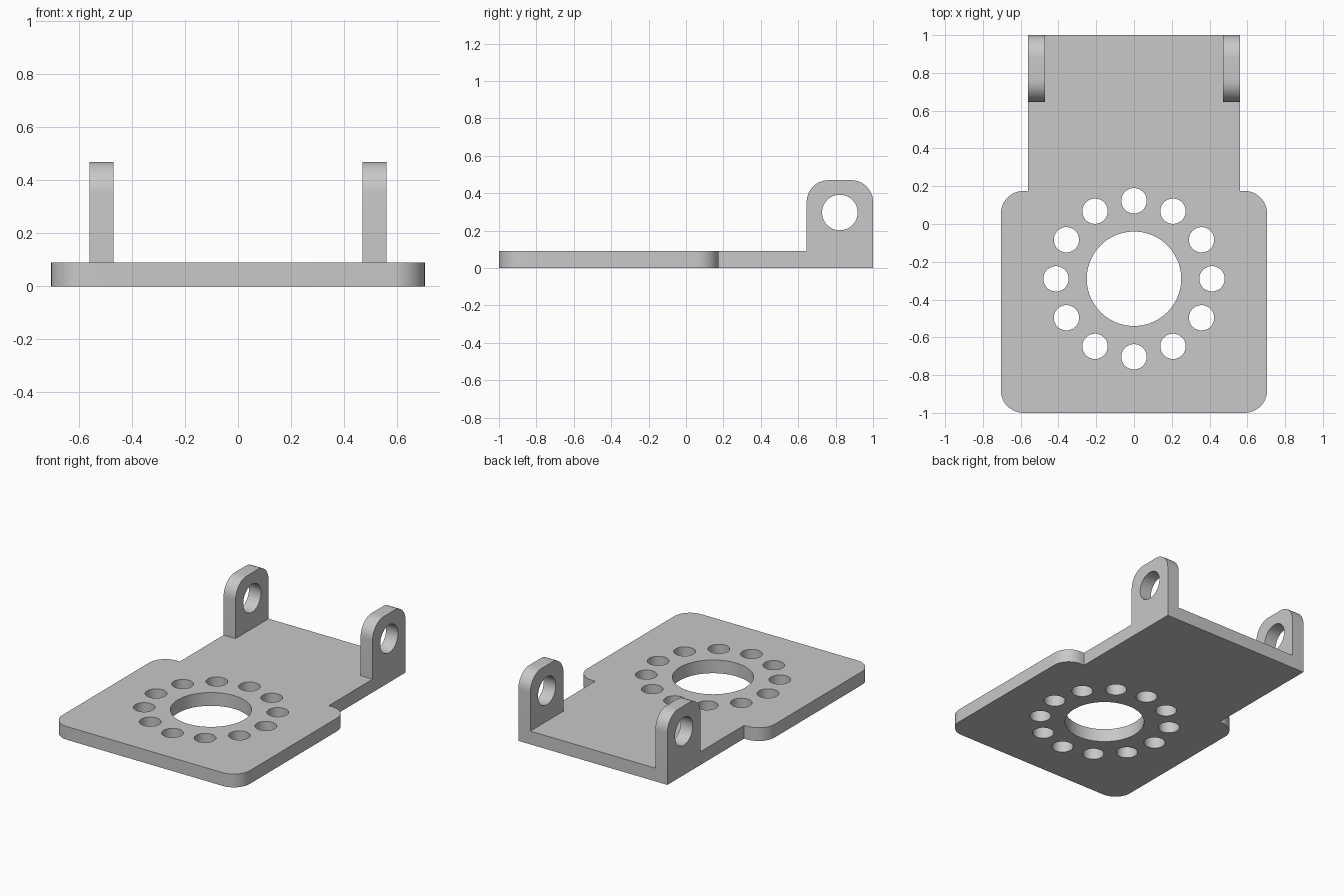
import bpy, bmesh
from math import sin, cos, pi, radians
from mathutils import Matrix

cube = bpy.data.objects.get("Cube")
if cube:
    bpy.data.objects.remove(cube, do_unlink=True)

THICK = 0.09
NECK_X = 0.56
CENTRE_Y = -0.29

metal = bpy.data.materials.new("grey metal")
metal.use_nodes = True
metal.diffuse_color = (0.58, 0.58, 0.58, 1)
metal.node_tree.nodes["Principled BSDF"].inputs["Base Color"].default_value = metal.diffuse_color


def arc(cx, cy, r, start, end, steps):
    """Points along an arc, angles in degrees."""
    angles = [radians(start + (end - start) * i / steps) for i in range(steps + 1)]
    return [(cx + r * cos(a), cy + r * sin(a)) for a in angles]


def circle(cx, cy, r, steps=48):
    return arc(cx, cy, r, 0, 360, steps)[:-1]


def cut_sheet(name, loops, depth, matrix):
    """Extrude an outline with holes into a solid sheet of the given depth."""
    curve = bpy.data.curves.new(name + "_profile", "CURVE")
    curve.dimensions = "2D"
    curve.fill_mode = "BOTH"
    curve.extrude = depth / 2
    for loop in loops:
        spline = curve.splines.new("POLY")
        spline.points.add(len(loop) - 1)
        for point, (x, y) in zip(spline.points, loop):
            point.co = (x, y, 0, 1)
        spline.use_cyclic_u = True
    helper = bpy.data.objects.new(name + "_profile", curve)
    bpy.context.collection.objects.link(helper)
    depsgraph = bpy.context.evaluated_depsgraph_get()
    mesh = bpy.data.meshes.new_from_object(helper.evaluated_get(depsgraph))
    bpy.data.objects.remove(helper, do_unlink=True)

    bm = bmesh.new()
    bm.from_mesh(mesh)
    bmesh.ops.remove_doubles(bm, verts=bm.verts, dist=0.0001)
    bmesh.ops.transform(bm, matrix=matrix, verts=bm.verts)
    bmesh.ops.recalc_face_normals(bm, faces=bm.faces)
    bm.to_mesh(mesh)
    bm.free()
    mesh.name = name
    mesh.materials.clear()
    mesh.materials.append(metal)
    obj = bpy.data.objects.new(name, mesh)
    bpy.context.collection.objects.link(obj)
    bpy.ops.object.select_all(action="DESELECT")
    obj.select_set(True)
    bpy.context.view_layer.objects.active = obj
    bpy.ops.object.shade_smooth_by_angle(angle=radians(30))
    return obj


# Base plate: wide rounded front with a narrower neck running to the back
half_x, front, shoulder, r = 0.705, -1.0, 0.175, 0.12
right_half = (arc(half_x - r, front + r, r, -90, 0, 12)
              + arc(half_x - r, shoulder - r, r, 0, 90, 12)
              + [(NECK_X, shoulder), (NECK_X, 1.0)])
outline = right_half + [(-x, y) for x, y in reversed(right_half)]

# Central bore and the ring of twelve bolt holes
holes = [circle(0, CENTRE_Y, 0.25, 96)]
for i in range(12):
    a = i * pi / 6
    holes.append(circle(0.413 * cos(a), CENTRE_Y + 0.413 * sin(a), 0.067))
cut_sheet("base_plate", [outline] + holes, THICK, Matrix.Translation((0, 0, THICK / 2)))

# Upright lugs with a pivot hole, one on each back corner
y0, y1, top, r = 0.645, 1.0, 0.47, 0.117
lug = ([(y0, THICK), (y1, THICK)]
       + arc(y1 - r, top - r, r, 0, 90, 12)
       + arc(y0 + r, top - r, r, 90, 180, 12))
pivot = circle((y0 + y1) / 2, 0.297, 0.095)
upright = Matrix(((0, 0, 1, 0), (1, 0, 0, 0), (0, 1, 0, 0), (0, 0, 0, 1)))
for side, sign in (("left", 1), ("right", -1)):
    place = Matrix.Translation((sign * (NECK_X - THICK / 2), 0, 0)) @ upright
    cut_sheet(side + "_lug", [lug, pivot], THICK, place)
